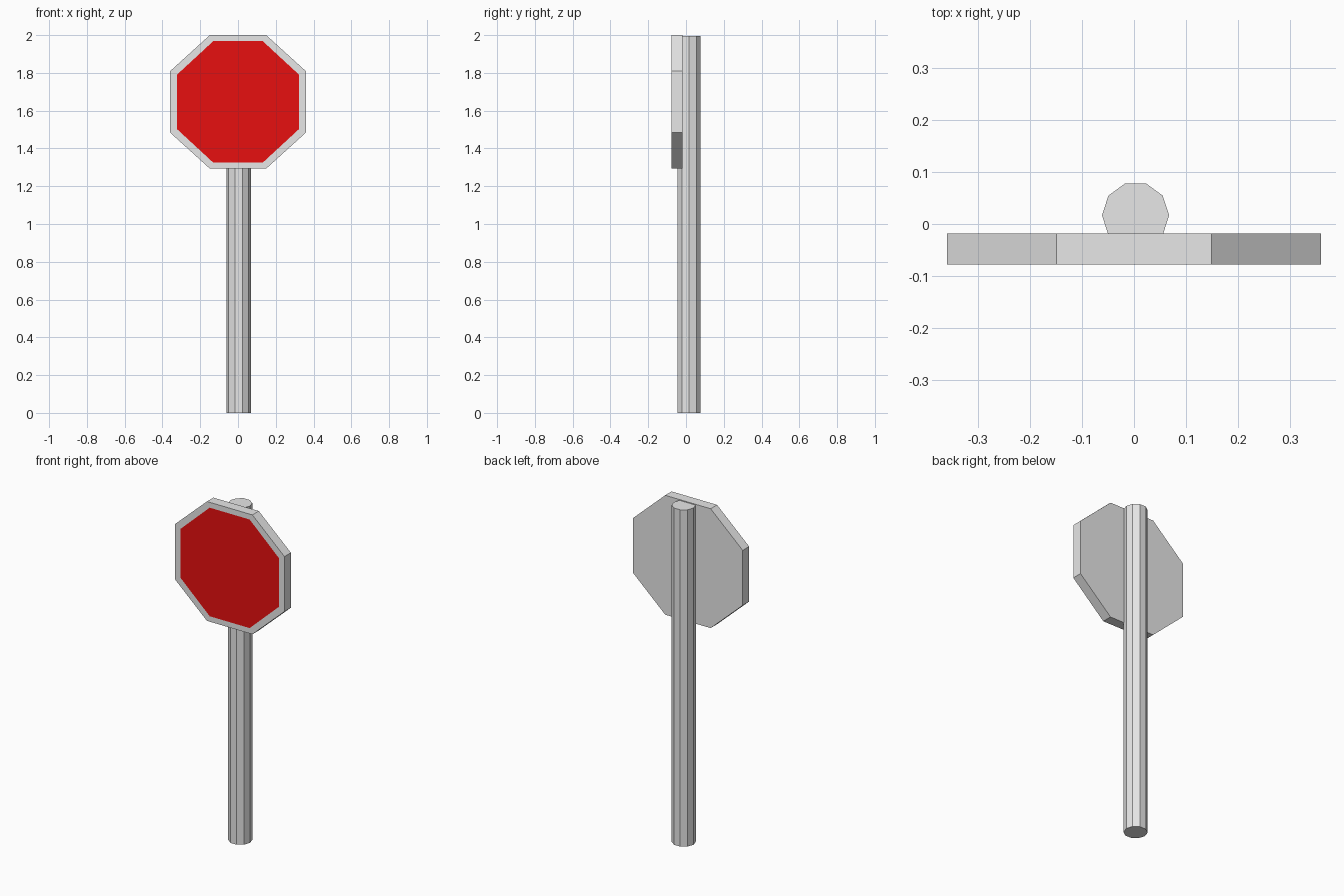
import bpy, bmesh, math

if "Cube" in bpy.data.objects:
    bpy.data.objects.remove(bpy.data.objects["Cube"])


def material(name, rgb):
    m = bpy.data.materials.new(name)
    m.diffuse_color = (*rgb, 1.0)
    m.use_nodes = True
    m.node_tree.nodes["Principled BSDF"].inputs["Base Color"].default_value = m.diffuse_color
    return m


def make_object(name, bm, mats):
    bmesh.ops.recalc_face_normals(bm, faces=bm.faces)
    me = bpy.data.meshes.new(name)
    bm.to_mesh(me)
    bm.free()
    for m in mats:
        me.materials.append(m)
    ob = bpy.data.objects.new(name, me)
    bpy.context.collection.objects.link(ob)
    return ob


def octagon(bm, y, half_w, half_top, half_h, half_side, cz):
    """Ring of eight vertices facing -y."""
    quarter = [(half_w, half_side), (half_top, half_h)]
    pts = quarter + [(-x, z) for x, z in reversed(quarter)]
    pts += [(-x, -z) for x, z in pts]
    return [bm.verts.new((x, y, cz + z)) for x, z in pts]


grey = material("light grey metal", (0.8, 0.8, 0.8))
red = material("sign red", (0.8, 0.005, 0.005))

# Ten-sided post, running up behind the sign
bm = bmesh.new()
SIDES, RADIUS, HEIGHT = 10, 0.0645, 1.995
ring = []
for i in range(SIDES):
    a = 2 * math.pi * i / SIDES
    ring.append(bm.verts.new((0.003 + RADIUS * math.cos(a),
                              0.0167 + RADIUS * math.sin(a), 0)))
base = bm.faces.new(ring)
top = bmesh.ops.extrude_face_region(bm, geom=[base], use_keep_orig=True)
bmesh.ops.translate(bm, vec=(0, 0, HEIGHT),
                    verts=[v for v in top["geom"] if isinstance(v, bmesh.types.BMVert)])
make_object("post", bm, [grey])

# Octagonal plate: back, rim, grey border and flush red panel
bm = bmesh.new()
CZ, FRONT, BACK = 1.6465, -0.078, -0.018
outer = (0.359, 0.149, 0.3535, 0.163, CZ)
inner = (0.323, 0.131, 0.3215, 0.144, CZ)
back = octagon(bm, BACK, *outer)
front = octagon(bm, FRONT, *outer)
panel = octagon(bm, FRONT, *inner)
bm.faces.new(back)
for a, b in ((back, front), (front, panel)):
    for i in range(8):
        j = (i + 1) % 8
        bm.faces.new((a[i], a[j], b[j], b[i]))
bm.faces.new(panel).material_index = 1
make_object("sign_plate", bm, [grey, red])
